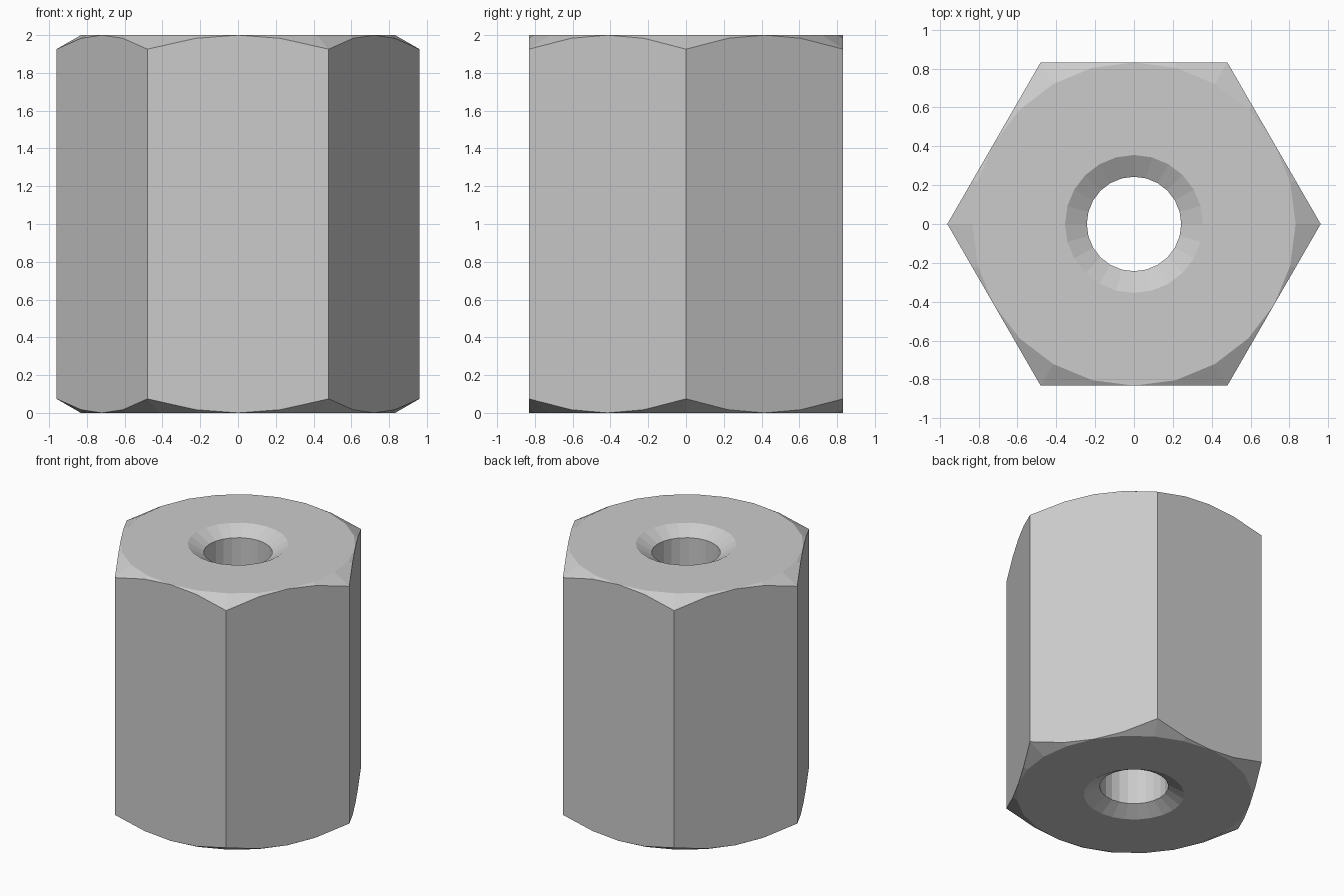
import bpy, bmesh, math

if "Cube" in bpy.data.objects:
    bpy.data.objects.remove(bpy.data.objects["Cube"])

HEIGHT, APOTHEM, SEGMENTS = 2.0, 0.832, 24
HOLE_R, SINK_R = 0.243, 0.355
SLOPE = math.tan(math.radians(30))

bm = bmesh.new()


def hex_radius(a):
    # Distance from the axis to the hexagon side at angle a (corners on +-x)
    return APOTHEM / math.cos(a % (math.pi / 3) - math.pi / 6)


def ring(radius, z):
    verts = []
    for i in range(SEGMENTS):
        a = 2 * math.pi * i / SEGMENTS
        r = radius(a)
        verts.append(bm.verts.new((r * math.cos(a), r * math.sin(a), z(r))))
    return verts


def half(top):
    # Bore edge, countersink edge, flat face edge, chamfered hexagon edge
    def height(depth):
        return HEIGHT - depth if top else depth
    return [
        ring(lambda a: HOLE_R, lambda r: height((SINK_R - HOLE_R) * SLOPE)),
        ring(lambda a: SINK_R, lambda r: height(0)),
        ring(lambda a: APOTHEM, lambda r: height(0)),
        ring(hex_radius, lambda r: height((r - APOTHEM) * SLOPE)),
    ]


# Closed loop of rings: up through the top end, down the sides, back via the bore
rings = half(True) + half(False)[::-1]
for k, lower in enumerate(rings):
    upper = rings[(k + 1) % len(rings)]
    for i in range(SEGMENTS):
        j = (i + 1) % SEGMENTS
        bm.faces.new((lower[i], upper[i], upper[j], lower[j]))

# Merge where the chamfer meets the flats, then join coplanar side strips
bmesh.ops.remove_doubles(bm, verts=bm.verts, dist=1e-4)
sides = [e for e in bm.edges if len(e.link_faces) == 2
         and e.calc_face_angle(1) < 0.001
         and all(abs(f.normal.z) < 0.01 for f in e.link_faces)]
bm.normal_update()
sides = [e for e in bm.edges if len(e.link_faces) == 2
         and e.link_faces[0].normal.dot(e.link_faces[1].normal) > 0.9999
         and abs(e.link_faces[0].normal.z) < 0.01]
bmesh.ops.dissolve_edges(bm, edges=sides, use_verts=False)
bmesh.ops.recalc_face_normals(bm, faces=bm.faces)

mesh = bpy.data.meshes.new("hex_coupling_nut")
bm.to_mesh(mesh)
bm.free()
bpy.context.collection.objects.link(bpy.data.objects.new("hex_coupling_nut", mesh))
